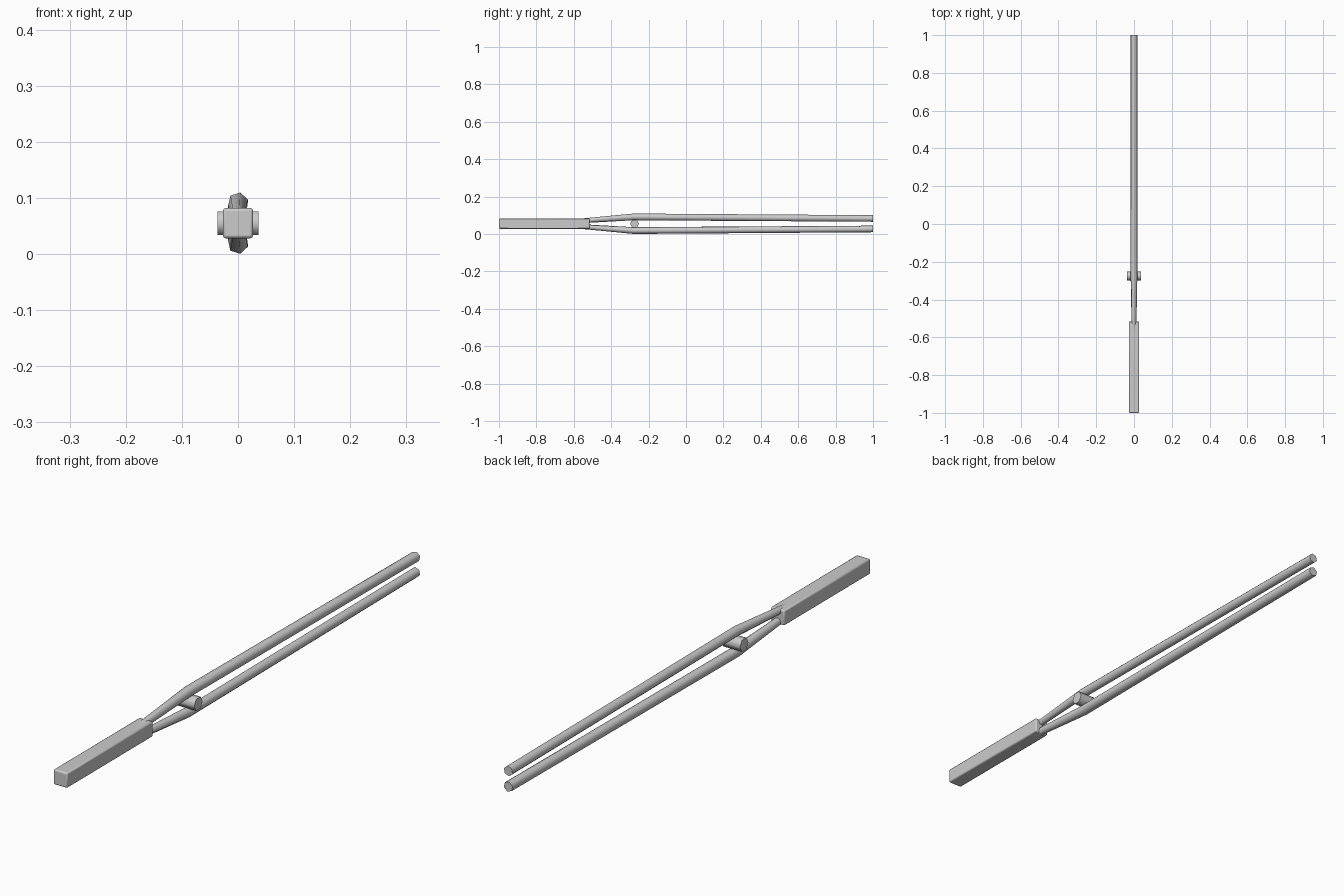
import bpy, bmesh, math

if "Cube" in bpy.data.objects:
    bpy.data.objects.remove(bpy.data.objects["Cube"])

MID_Z = 0.055


def smooth(obj):
    bpy.ops.object.select_all(action='DESELECT')
    obj.select_set(True)
    bpy.context.view_layer.objects.active = obj
    bpy.ops.object.shade_smooth_by_angle(angle=math.radians(65))


# Square handle with softly rounded edges
bpy.ops.mesh.primitive_cube_add(size=1, location=(0, -0.7575, MID_Z))
handle = bpy.context.object
handle.name = "handle"
handle.scale = (0.054, 0.485, 0.054)
bpy.ops.object.transform_apply(location=False, rotation=False, scale=True)
bevel = handle.modifiers.new("soft_edges", 'BEVEL')
bevel.width = 0.005
bevel.segments = 2
smooth(handle)

# Bent six-sided prong, mirrored above and below the middle plane
# each station: y, height above the middle, radius
stations = [(-0.60, 0.012, 0.012), (-0.28, 0.0365, 0.0185), (1.0, 0.028, 0.018)]
SIDES = 6
bm = bmesh.new()
rings = []
for y, h, r in stations:
    angles = [math.radians(77) + i * math.tau / SIDES for i in range(SIDES)]
    rings.append([bm.verts.new((r * math.cos(a), y, h + r * math.sin(a))) for a in angles])
for a, b in zip(rings, rings[1:]):
    for i in range(SIDES):
        j = (i + 1) % SIDES
        bm.faces.new((a[i], a[j], b[j], b[i]))
bm.faces.new(rings[0])
bm.faces.new(rings[-1])
bmesh.ops.recalc_face_normals(bm, faces=bm.faces)
mesh = bpy.data.meshes.new("prongs")
bm.to_mesh(mesh)
bm.free()
prongs = bpy.data.objects.new("prongs", mesh)
prongs.location.z = MID_Z
bpy.context.collection.objects.link(prongs)
mirror = prongs.modifiers.new("lower_prong", 'MIRROR')
mirror.use_axis = (False, False, True)
mirror.use_mirror_merge = False
smooth(prongs)

# Six-sided cross pin between the prongs, with points facing along y
bm = bmesh.new()
bmesh.ops.create_cone(bm, cap_ends=True, segments=6, radius1=0.024, radius2=0.024, depth=0.073)
mesh = bpy.data.meshes.new("cross_pin")
bm.to_mesh(mesh)
bm.free()
pin = bpy.data.objects.new("cross_pin", mesh)
pin.rotation_euler = (0, math.pi / 2, 0)
pin.location = (0, -0.275, MID_Z)
bpy.context.collection.objects.link(pin)
smooth(pin)
